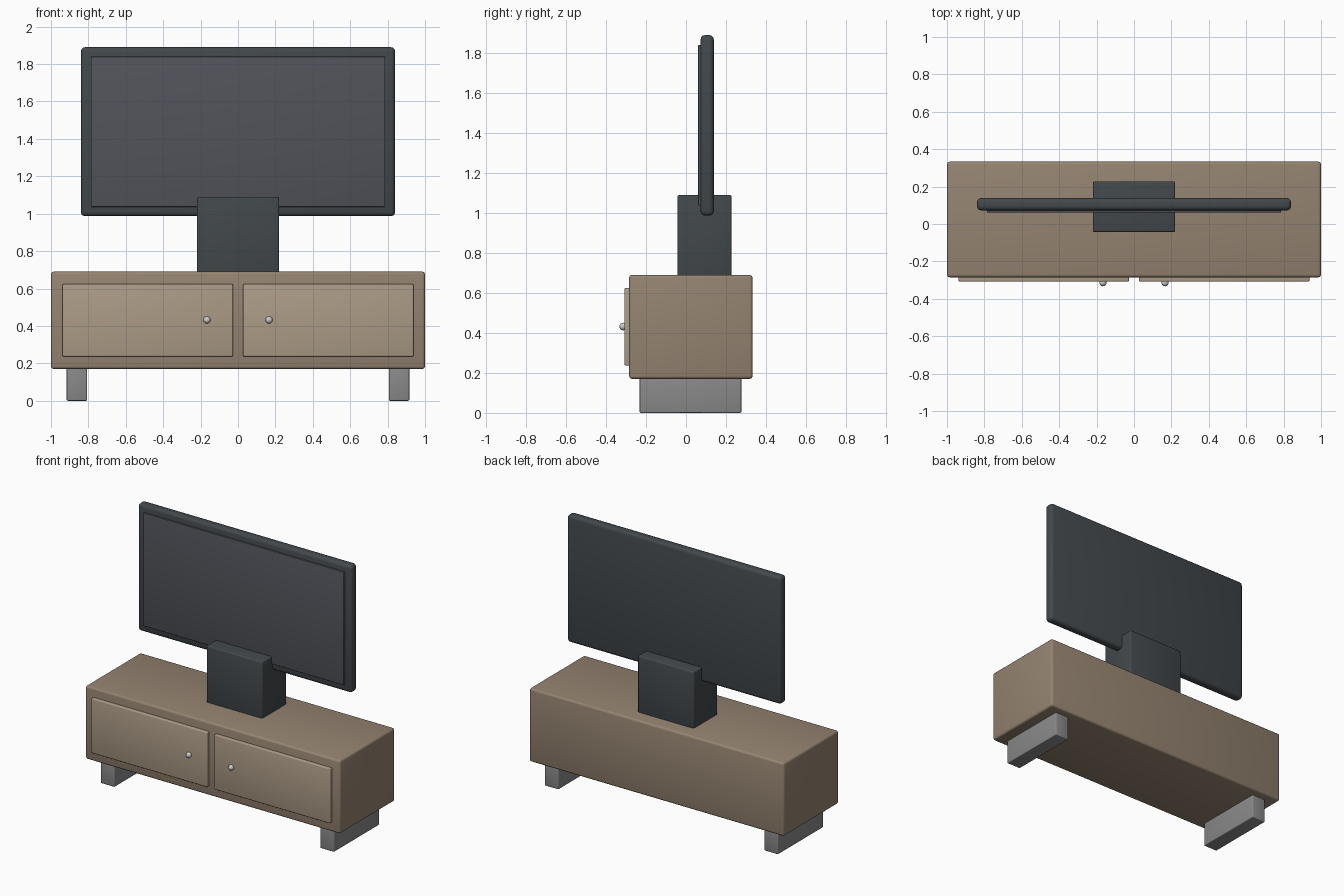
import bpy, math

if "Cube" in bpy.data.objects:
    bpy.data.objects.remove(bpy.data.objects["Cube"])


def material(name, rgb):
    m = bpy.data.materials.new(name)
    m.diffuse_color = (*rgb, 1)
    m.use_nodes = True
    m.node_tree.nodes["Principled BSDF"].inputs["Base Color"].default_value = m.diffuse_color
    return m


wood = material("wood", (0.30, 0.23, 0.165))
door_wood = material("door_wood", (0.41, 0.33, 0.24))
black = material("dark_plastic", (0.055, 0.065, 0.072))
glass = material("screen_glass", (0.085, 0.088, 0.105))
metal = material("metal", (0.6, 0.6, 0.6))
foot_grey = material("foot_grey", (0.25, 0.25, 0.25))


def box(name, x, y, z, mat, bevel):
    """Bevelled box from (min, max) ranges on each axis."""
    ranges = (x, y, z)
    bpy.ops.mesh.primitive_cube_add(size=1, location=[(a + b) / 2 for a, b in ranges])
    o = bpy.context.object
    o.name = name
    o.scale = [b - a for a, b in ranges]
    bpy.ops.object.transform_apply(location=False, rotation=False, scale=True)
    o.data.materials.append(mat)
    mod = o.modifiers.new("bevel", "BEVEL")
    mod.width = bevel
    mod.segments = 3
    bpy.ops.object.modifier_apply(modifier="bevel")
    bpy.ops.object.shade_smooth_by_angle(angle=math.radians(35))
    return o


# Cabinet body
box("cabinet", (-1, 1), (-0.285, 0.333), (0.17, 0.69), wood, 0.015)

# Doors, knobs and feet, mirrored left and right
for side, s in (("left", -1), ("right", 1)):
    def span(a, b):
        return sorted((s * a, s * b))

    box(side + "_door", span(0.027, 0.938), (-0.308, -0.26), (0.237, 0.625), door_wood, 0.006)
    box(side + "_foot", span(0.807, 0.916), (-0.232, 0.277), (0, 0.18), foot_grey, 0.006)
    bpy.ops.mesh.primitive_uv_sphere_add(segments=24, ring_count=12, radius=0.019,
                                         location=(s * 0.166, -0.314, 0.432))
    knob = bpy.context.object
    knob.name = side + "_knob"
    knob.data.materials.append(metal)
    bpy.ops.object.shade_smooth()

# Television: stand block, casing and raised screen
box("tv_stand", (-0.22, 0.22), (-0.043, 0.228), (0.68, 1.09), black, 0.01)
box("tv_casing", (-0.84, 0.84), (0.073, 0.139), (0.987, 1.89), black, 0.022)
box("tv_screen", (-0.787, 0.787), (0.061, 0.1), (1.037, 1.84), glass, 0.004)
